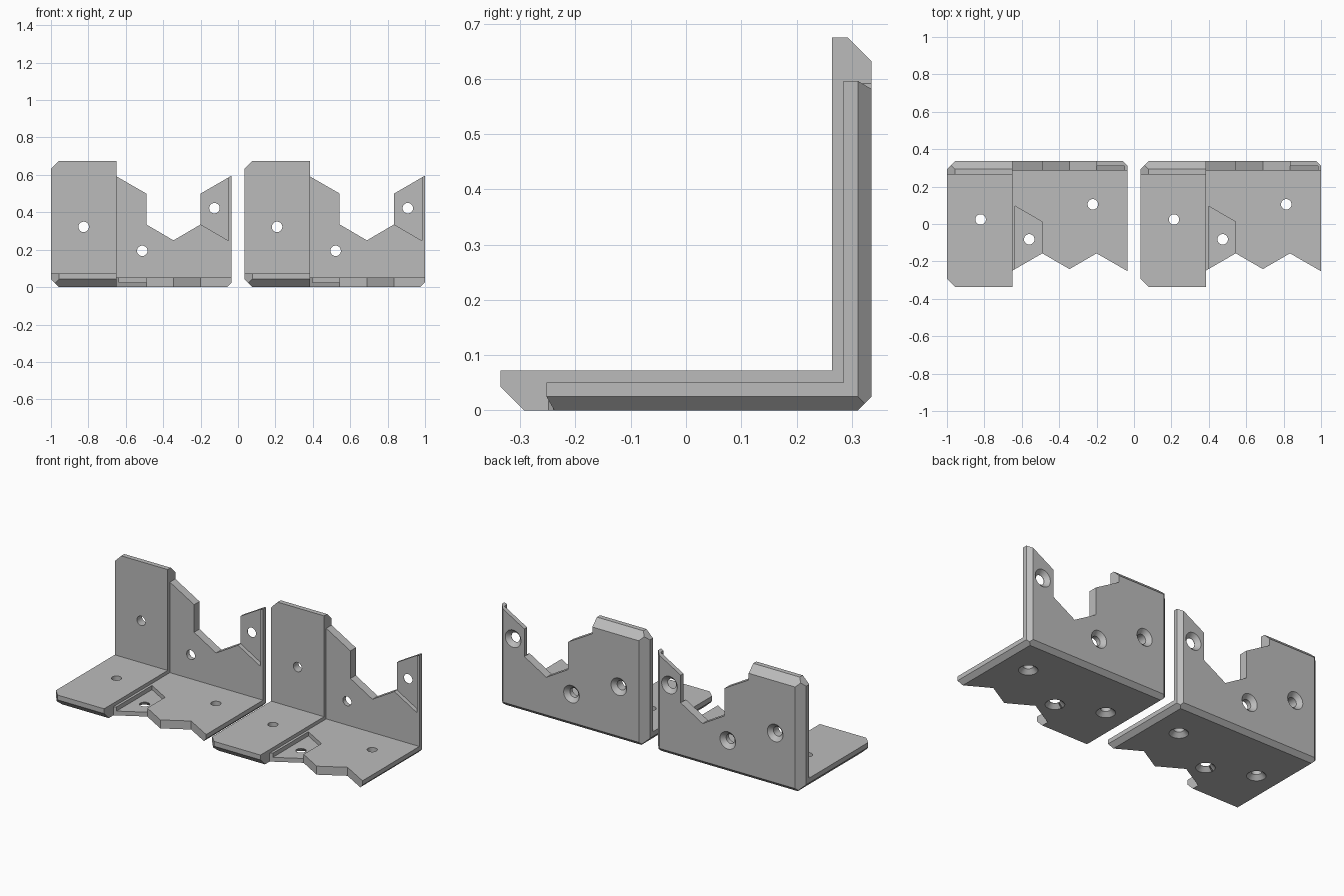
import bpy, bmesh, math
from mathutils import Vector, Matrix

if "Cube" in bpy.data.objects:
    bpy.data.objects.remove(bpy.data.objects["Cube"])

grey = bpy.data.materials.new("mid_grey")
grey.diffuse_color = (0.5, 0.5, 0.5, 1)
grey.use_nodes = True
grey.node_tree.nodes["Principled BSDF"].inputs["Base Color"].default_value = grey.diffuse_color

X0, XS, X1 = -1.0, -0.65, -0.034      # left end, step, right end
BACK, SMALL, BIG = 0.336, 0.025, 0.043  # back plane, chamfer sizes


def make(name, bm):
    bmesh.ops.recalc_face_normals(bm, faces=bm.faces)
    me = bpy.data.meshes.new(name)
    bm.to_mesh(me)
    bm.free()
    me.materials.append(grey)
    ob = bpy.data.objects.new(name, me)
    bpy.context.collection.objects.link(ob)
    return ob


def prism(pts, axis, a, b):
    """Extrude a 2D outline along an axis from a to b."""
    place = {'x': lambda p: (a, p[0], p[1]),
             'y': lambda p: (p[0], a, p[1]),
             'z': lambda p: (p[0], p[1], a)}[axis]
    bm = bmesh.new()
    f = bm.faces.new([bm.verts.new(place(p)) for p in pts])
    r = bmesh.ops.extrude_face_region(bm, geom=[f])
    d = Vector([(b - a) * (axis == k) for k in 'xyz'])
    bmesh.ops.translate(bm, vec=d, verts=[v for v in r['geom'] if isinstance(v, bmesh.types.BMVert)])
    bmesh.ops.recalc_face_normals(bm, faces=bm.faces)
    return bm


def slice_corner(bm, point, normal):
    """Cut off everything on the normal side of a plane."""
    bmesh.ops.bisect_plane(bm, geom=bm.verts[:] + bm.edges[:] + bm.faces[:],
                           plane_co=point, plane_no=normal, clear_outer=True)
    bmesh.ops.holes_fill(bm, edges=[e for e in bm.edges if e.is_boundary], sides=0)


def boolean(ob, other, op):
    m = ob.modifiers.new("bool", 'BOOLEAN')
    m.operation, m.solver, m.object = op, 'EXACT', other
    bpy.context.view_layer.objects.active = ob
    bpy.ops.object.modifier_apply(modifier=m.name)
    bpy.data.objects.remove(other)


def hole_cutter(pos, outward):
    """Countersunk screw hole, spun around the outward direction."""
    prof = [(0, 0.15), (0.028, 0.15), (0.028, 0.024), (0.052, 0), (0.052, -0.02), (0, -0.02)]
    bm = bmesh.new()
    n = 32
    rings = [[bm.verts.new((r * math.cos(t * math.tau / n), r * math.sin(t * math.tau / n), -h))
              for t in range(n)] for r, h in prof[1:5]]
    for lo, hi in zip(rings, rings[1:]):
        for i in range(n):
            bm.faces.new((lo[i], lo[(i + 1) % n], hi[(i + 1) % n], hi[i]))
    bm.faces.new(rings[0])
    bm.faces.new(rings[-1])
    q = Vector(outward).to_track_quat('Z', 'Y').to_matrix().to_4x4()
    bm.transform(Matrix.Translation(pos) @ q)
    return make("hole_cutter", bm)


# Thick L-shaped end, with wide bevels on its outer edges
bm = prism([(-0.336, 0.072), (-0.336, BIG), (-0.336 + BIG, 0), (BACK - SMALL, 0), (BACK, SMALL),
            (BACK, 0.675 - BIG), (BACK - BIG, 0.675), (0.264, 0.675), (0.264, 0.072)], 'x', X0, XS)
for z, s in ((0, -1), (0.675, 1)):
    slice_corner(bm, (X0 + BIG, 0, z), (-1, 0, s))
for y, s in ((-0.336, -1), (BACK, 1)):
    slice_corner(bm, (X0 + BIG, y, 0), (-1, s, 0))
bracket = make("corner_bracket_left", bm)

# Thin L-shaped plate
bm = prism([(-0.3, 0.051), (-0.3, 0), (BACK - SMALL, 0), (BACK, SMALL),
            (BACK, 0.65), (0.285, 0.65), (0.285, 0.051)], 'x', XS - 0.01, X1)
slice_corner(bm, (X1 - SMALL, 0, 0), (1, 0, -1))
slice_corner(bm, (X1 - SMALL, BACK, 0), (1, 1, 0))
plate = make("thin_plate", bm)

# Zigzag outlines of the wall and the base
wall_cut = [(-0.7, 0.621), (-0.49, 0.5), (-0.49, 0.335), (-0.345, 0.25), (-0.2, 0.335),
            (-0.2, 0.5), (0, 0.616), (0, 0.8), (-0.7, 0.8)]
base_cut = [(-0.7, -0.278), (-0.49, -0.157), (-0.345, -0.241), (-0.2, -0.157),
            (0, -0.272), (0, -0.5), (-0.7, -0.5)]
boolean(plate, make("wall_cutter", prism(wall_cut, 'y', 0.2, 0.5)), 'DIFFERENCE')
boolean(plate, make("base_cutter", prism(base_cut, 'z', -0.1, 0.2)), 'DIFFERENCE')

# Shallow pockets in the wall and the base
wall_pocket = [(-0.23, 0.353), (-0.05, 0.248), (-0.05, 0.8), (-0.23, 0.8)]
base_pocket = [(-0.635, 0.095), (-0.49, 0.011), (-0.49, -0.4), (-0.635, -0.4)]
boolean(plate, make("wall_pocket", prism(wall_pocket, 'y', 0.2, 0.31)), 'DIFFERENCE')
boolean(plate, make("base_pocket", prism(base_pocket, 'z', 0.026, 0.2)), 'DIFFERENCE')

boolean(bracket, plate, 'UNION')

# Countersunk holes through the wall and the base
for x, z in ((-0.825, 0.322), (-0.512, 0.194), (-0.126, 0.422)):
    boolean(bracket, hole_cutter((x, BACK, z), (0, 1, 0)), 'DIFFERENCE')
for x, y in ((-0.82, 0.024), (-0.56, -0.082), (-0.22, 0.105)):
    boolean(bracket, hole_cutter((x, y, 0), (0, 0, -1)), 'DIFFERENCE')

bpy.ops.object.select_all(action='DESELECT')
bracket.select_set(True)
bpy.context.view_layer.objects.active = bracket
bpy.ops.object.shade_smooth_by_angle(angle=math.radians(25))

# Second, identical bracket
twin = bracket.copy()
twin.data = bracket.data.copy()
twin.name = "corner_bracket_right"
twin.location.x = 1.034
bpy.context.collection.objects.link(twin)
